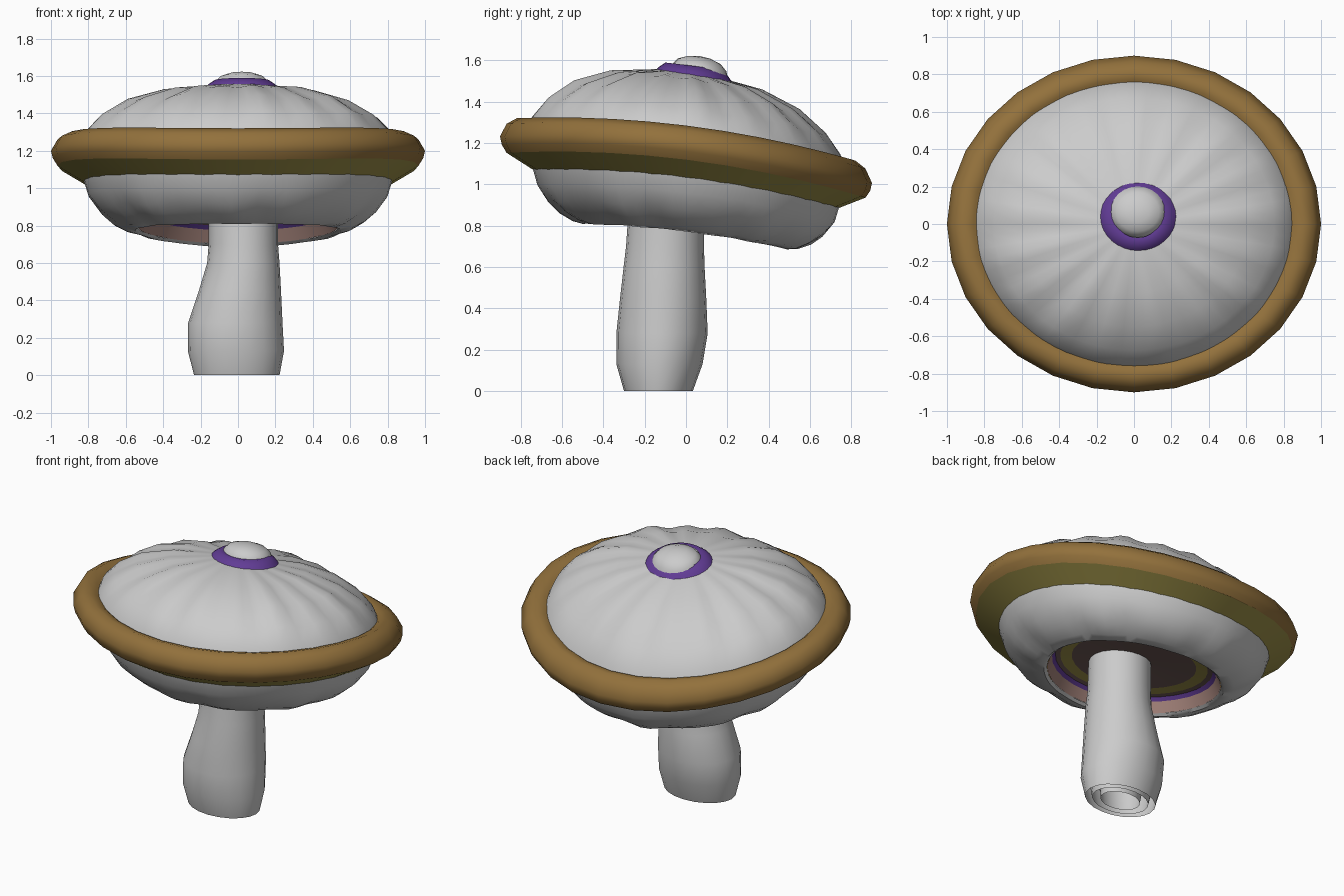
import bpy, bmesh, math
from math import sin, cos, pi

if "Cube" in bpy.data.objects:
    bpy.data.objects.remove(bpy.data.objects["Cube"])

def material(name, rgb):
    m = bpy.data.materials.new(name)
    m.diffuse_color = (*rgb, 1)
    m.use_nodes = True
    m.node_tree.nodes["Principled BSDF"].inputs["Base Color"].default_value = m.diffuse_color
    return m

BROWN = material("brown", (0.29, 0.165, 0.045))
OLIVE = material("olive", (0.36, 0.30, 0.07))
PURPLE = material("purple", (0.12, 0.045, 0.30))
PINK = material("pink", (0.36, 0.22, 0.19))
DARK = material("dark_gill", (0.17, 0.11, 0.10))

def sag(y):
    # the cap droops towards the back
    return -0.125 * y - 0.1 * y * y

def no_fold(a, r):
    return 0.0

def finish(bm, name, mat=None, angle=50):
    me = bpy.data.meshes.new(name)
    bm.to_mesh(me)
    bm.free()
    ob = bpy.data.objects.new(name, me)
    bpy.context.collection.objects.link(ob)
    if mat:
        me.materials.append(mat)
    bpy.ops.object.select_all(action='DESELECT')
    ob.select_set(True)
    bpy.context.view_layer.objects.active = ob
    bpy.ops.object.shade_smooth_by_angle(angle=math.radians(angle))
    return ob

def lathe(name, profile, segs, sy=0.9, centre=(0, 0), mat=None, fold=no_fold):
    """Revolve (r, z) points into an elliptical, drooping surface."""
    bm = bmesh.new()
    rings = []
    for r, z in profile:
        if r == 0:
            rings.append([bm.verts.new((*centre, z + sag(centre[1])))] * segs)
            continue
        ring = []
        for i in range(segs):
            a = 2 * pi * i / segs
            x, y = centre[0] + r * cos(a), centre[1] + sy * r * sin(a)
            ring.append(bm.verts.new((x, y, z + sag(y) + fold(a, r))))
        rings.append(ring)
    for lo, hi in zip(rings, rings[1:]):
        for i in range(segs):
            j = (i + 1) % segs
            bm.faces.new(list(dict.fromkeys((lo[i], lo[j], hi[j], hi[i]))))
    return finish(bm, name, mat)

# Radial creases, strongest mid-slope
def top_fold(a, r):
    w = max(0, min(1, (r - 0.2) / 0.4)) * max(0, min(1, (0.9 - r) / 0.2))
    return 0.011 * w * (sin(17 * a) + 0.5 * sin(9 * a + 1))

def skirt_fold(a, r):
    w = max(0, min(1, (0.82 - r) / 0.1)) * max(0.2, min(1, (r - 0.55) / 0.1))
    return 0.007 * w * (sin(11 * a + 6 * r) + 0.6 * sin(17 * a))

# Cap dome
lathe("cap_dome", [(0.86, 1.22), (0.83, 1.29), (0.75, 1.37), (0.61, 1.45),
                   (0.41, 1.512), (0.22, 1.535), (0.1, 1.55), (0, 1.55)], 72, fold=top_fold)

# Brim: brown roll and olive underside
lathe("brim_roll", [(0.965, 1.12), (0.99, 1.16), (1.0, 1.2), (0.965, 1.26),
                    (0.91, 1.285), (0.86, 1.27), (0.82, 1.24)], 28, mat=BROWN)
lathe("brim_underside", [(0.965, 1.12), (0.85, 1.05), (0.8, 1.02)], 28, mat=OLIVE)

# Lower skirt with its rolled lip
lathe("skirt", [(0.53, 0.785), (0.55, 0.772), (0.61, 0.79), (0.68, 0.83), (0.74, 0.88),
                (0.8, 0.96), (0.825, 1.04)], 66, fold=skirt_fold)

# Recess under the cap: banded wall and ceiling
for name, profile, mat in (
        ("recess_wall", [(0.53, 0.785), (0.5, 0.85)], PINK),
        ("recess_band", [(0.5, 0.85), (0.48, 0.87)], PURPLE),
        ("gill_outer", [(0.45, 0.875), (0.48, 0.87)], DARK),
        ("gill_band", [(0.38, 0.88), (0.45, 0.875)], OLIVE),
        ("gill_inner", [(0.08, 0.89), (0.38, 0.88)], DARK)):
    lathe(name, profile, 32, mat=mat)

# Crown: purple collar and pale knob
lathe("collar", [(0.215, 1.522), (0.19, 1.55), (0.15, 1.578), (0.12, 1.575)], 32,
      centre=(0.02, 0.035), mat=PURPLE)
lathe("knob", [(0.155, 1.54), (0.145, 1.575), (0.115, 1.605), (0.06, 1.624), (0, 1.63)], 24,
      centre=(0.02, 0.065))

# Stem: nested tubes, each level is (z, x min, x max, y min, y max)
LEVELS = [(0, -0.235, 0.222, -0.3, 0.033), (0.13, -0.268, 0.246, -0.337, 0.08),
          (0.28, -0.267, 0.238, -0.337, 0.105), (0.45, -0.21, 0.23, -0.319, 0.098),
          (0.6, -0.165, 0.222, -0.302, 0.09), (0.7, -0.157, 0.214, -0.29, 0.087),
          (0.93, -0.157, 0.214, -0.275, 0.087)]

def stem_tube(name, scale, segs=20):
    bm = bmesh.new()
    rings = []
    for z, x0, x1, y0, y1 in LEVELS:
        cx, cy = (x0 + x1) / 2, (y0 + y1) / 2
        rings.append([bm.verts.new((cx + scale * (x1 - x0) / 2 * cos(2 * pi * i / segs),
                                    cy + scale * (y1 - y0) / 2 * sin(2 * pi * i / segs), z))
                      for i in range(segs)])
    for lo, hi in zip(rings, rings[1:]):
        for i in range(segs):
            j = (i + 1) % segs
            bm.faces.new((lo[i], lo[j], hi[j], hi[i]))
    return finish(bm, name)

for name, scale in (("stem", 1.0), ("stem_middle_layer", 0.8), ("stem_core", 0.56)):
    stem_tube(name, scale)
